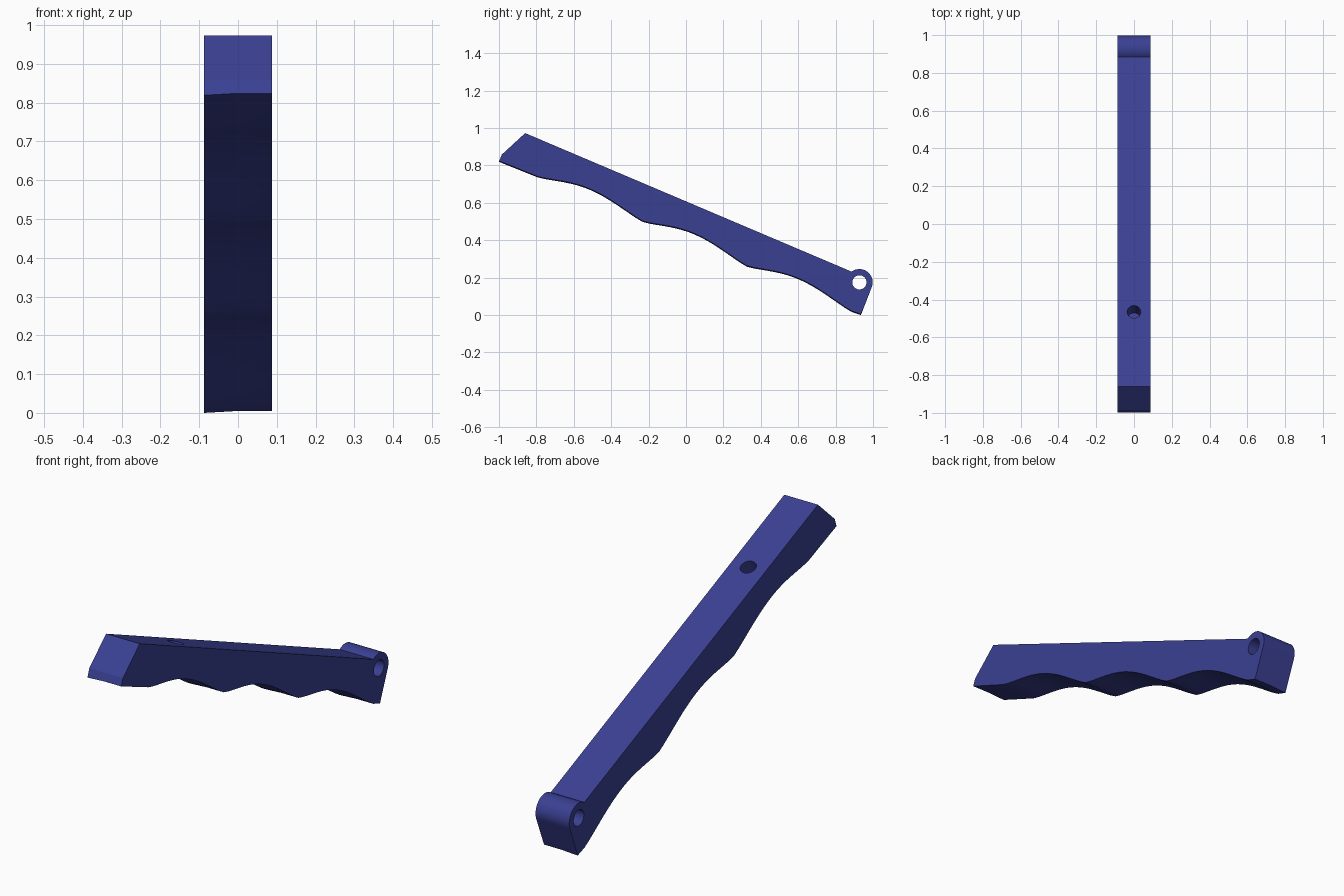
import bpy, bmesh, math
from mathutils import Vector

if "Cube" in bpy.data.objects:
    bpy.data.objects.remove(bpy.data.objects["Cube"])

HALF_W = 0.088
PIVOT = (0.927, 0.175)          # (y, z) of the hinge pin
SLOPE = math.atan2(0.74, 1.745)  # downward tilt of the top face

blue = bpy.data.materials.new("dark blue")
blue.diffuse_color = (0.042, 0.051, 0.29, 1)
blue.use_nodes = True
blue.node_tree.nodes["Principled BSDF"].inputs["Base Color"].default_value = blue.diffuse_color


def scallop(a, b, rise=0.052, n=16):
    """Finger groove between two cusps (start included, end excluded)."""
    return [(a[0] + (b[0] - a[0]) * i / n,
             a[1] + (b[1] - a[1]) * i / n + rise * math.sin(math.pi * i / n) ** 1.3)
            for i in range(n)]


def cylinder(name, center, axis, radius, depth):
    bpy.ops.mesh.primitive_cylinder_add(vertices=40, radius=radius, depth=depth, location=center)
    ob = bpy.context.object
    ob.name = name
    ob.rotation_euler = Vector(axis).to_track_quat('Z', 'Y').to_euler()
    ob.data.materials.append(blue)
    ob.hide_render = True
    return ob


# Underside: flat nose, three finger grooves, short heel
cusps = [(-0.795, 0.742), (-0.232, 0.503), (0.325, 0.264), (0.885, 0.022)]
under = [(-0.999, 0.824)]
for a, b in zip(cusps, cusps[1:]):
    under += scallop(a, b)
under += [cusps[-1], (0.935, 0.005)]

# Upper outline: round hinge barrel, then the slanted nose
upper = []
for i in range(25):
    t = math.radians(-23 + (126 + 23) * i / 24)
    upper.append((PIVOT[0] + 0.071 * math.cos(t), PIVOT[1] + 0.071 * math.sin(t)))
upper += [(-0.86, 0.973), (-0.985, 0.858)]

# Loft the profile across the width; the underside drops slightly on the left
bm = bmesh.new()
rings = []
for x, drop in ((-HALF_W, 0.005), (0, 0), (HALF_W, 0)):
    rings.append([bm.verts.new((x, y, z - drop)) for y, z in under] +
                 [bm.verts.new((x, y, z)) for y, z in upper])
n = len(rings[0])
for r0, r1 in zip(rings, rings[1:]):
    for i in range(n):
        j = (i + 1) % n
        bm.faces.new((r0[i], r0[j], r1[j], r1[i]))
bm.faces.new(rings[0])
bm.faces.new(rings[-1])
bmesh.ops.recalc_face_normals(bm, faces=bm.faces)
mesh = bpy.data.meshes.new("lever_handle")
bm.to_mesh(mesh)
bm.free()
mesh.materials.append(blue)
handle = bpy.data.objects.new("lever_handle", mesh)
bpy.context.collection.objects.link(handle)

# Hinge pin hole through the barrel, blind hole in the top face
normal = (0, math.sin(SLOPE), math.cos(SLOPE))
cutters = [
    cylinder("pin_hole_cutter", (0, *PIVOT), (1, 0, 0), 0.038, 0.4),
    cylinder("blind_hole_cutter", (0, -0.465, 0.8055), normal, 0.036, 0.2),
]
bpy.ops.object.select_all(action='DESELECT')
bpy.context.view_layer.objects.active = handle
handle.select_set(True)
for c in cutters:
    mod = handle.modifiers.new(c.name, 'BOOLEAN')
    mod.operation = 'DIFFERENCE'
    mod.solver = 'EXACT'
    mod.object = c
    bpy.ops.object.modifier_apply(modifier=mod.name)
for c in cutters:
    bpy.data.objects.remove(c)

bpy.ops.object.shade_smooth_by_angle(angle=math.radians(25))
